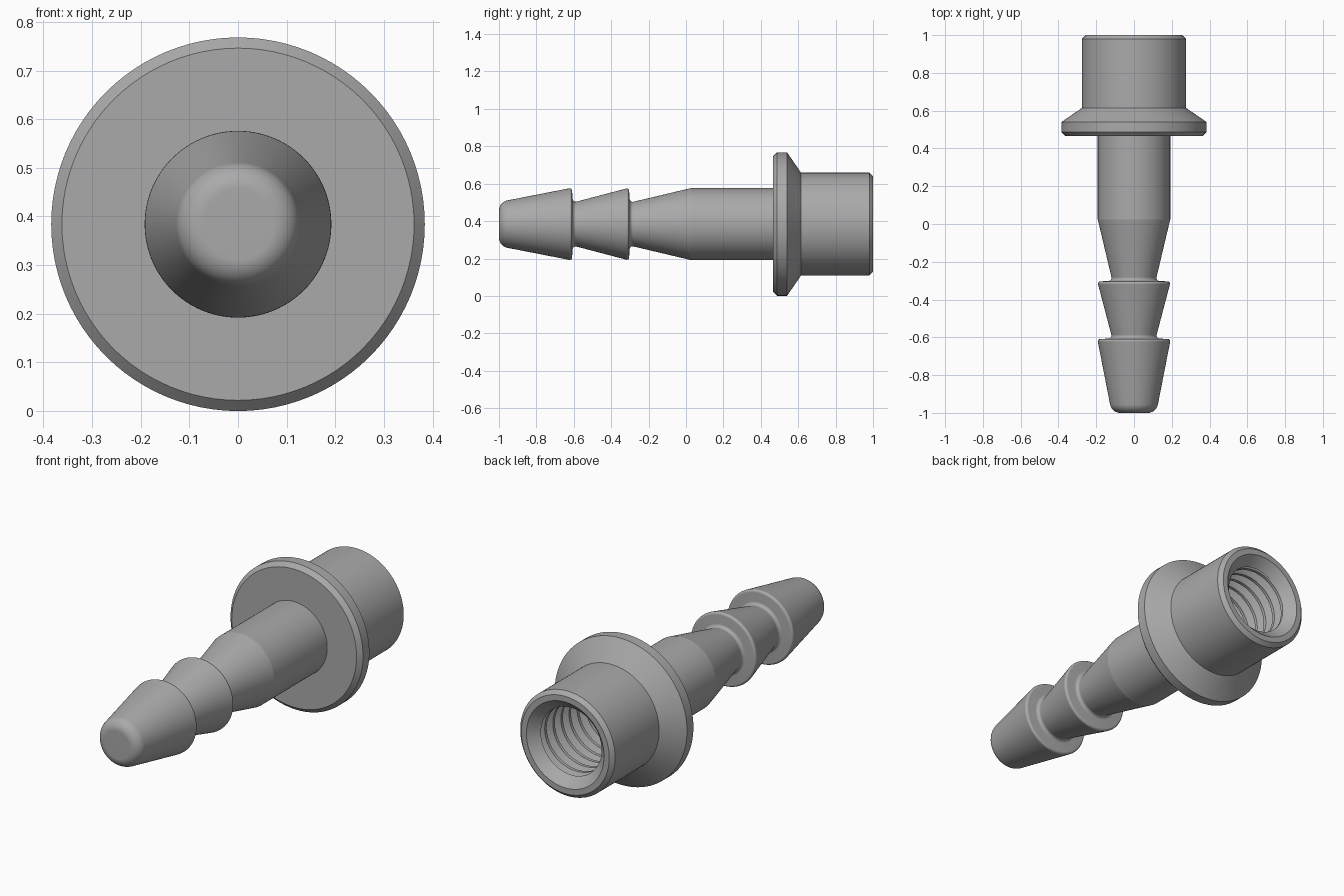
import bpy, bmesh
from math import sin, cos, tan, pi, radians
from mathutils import Vector

SEGS = 96
AXIS_Z = 0.384

cube = bpy.data.objects.get("Cube")
if cube:
    bpy.data.objects.remove(cube)

steel = bpy.data.materials.new("grey_steel")
steel.use_nodes = True
GREY = (0.40, 0.40, 0.40, 1)
steel.diffuse_color = GREY
steel.node_tree.nodes["Principled BSDF"].inputs["Base Color"].default_value = GREY


def rounded(points, steps=10):
    """Turn (y, radius, fillet) corners into a profile with arcs at the corners."""
    out = []
    for i, (y, r, fillet) in enumerate(points):
        p = Vector((y, r))
        if not fillet:
            out.append(p)
            continue
        a = (Vector(points[i - 1][:2]) - p).normalized()
        b = (Vector(points[i + 1][:2]) - p).normalized()
        half = a.angle(b) / 2
        start = p + a * (fillet / tan(half))
        centre = p + (a + b).normalized() * (fillet / sin(half))
        sweep = pi - 2 * half
        spoke = start - centre
        side = a.x * b.y - a.y * b.x
        for k in range(steps + 1):
            t = sweep * k / steps * (-1 if side > 0 else 1)
            out.append(centre + Vector((spoke.x * cos(t) - spoke.y * sin(t),
                                        spoke.x * sin(t) + spoke.y * cos(t))))
    return out


def grid_object(name, rows, point, angle):
    """Skin a grid wrapped round the y axis; point(row, turn) gives (y, radius)."""
    bm = bmesh.new()
    grid = []
    for i in range(rows):
        ring = []
        for j in range(SEGS + 1):
            y, r = point(i, j / SEGS)
            t = 2 * pi * j / SEGS
            ring.append(bm.verts.new((r * cos(t), y, AXIS_Z + r * sin(t))))
        grid.append(ring)
    for low, high in zip(grid, grid[1:]):
        for j in range(SEGS):
            bm.faces.new((low[j], high[j], high[j + 1], low[j + 1]))
    bmesh.ops.remove_doubles(bm, verts=bm.verts, dist=1e-5)
    mesh = bpy.data.meshes.new(name)
    bm.to_mesh(mesh)
    bm.free()
    mesh.materials.append(steel)
    obj = bpy.data.objects.new(name, mesh)
    bpy.context.collection.objects.link(obj)
    bpy.ops.object.select_all(action='DESELECT')
    obj.select_set(True)
    bpy.context.view_layer.objects.active = obj
    bpy.ops.object.shade_smooth_by_angle(angle=radians(angle))
    normals = obj.modifiers.new("clean_normals", 'WEIGHTED_NORMAL')
    normals.keep_sharp = True
    return obj


# Barbed stem, flange and socket, turned in one piece up to the countersink
profile = rounded([
    (-1.0, 0, 0), (-1.0, 0.118, 0.055),
    (-0.61, 0.194, 0.012), (-0.605, 0.115, 0.016),
    (-0.305, 0.194, 0.012), (-0.30, 0.115, 0.016),
    (0.025, 0.192, 0), (0.465, 0.192, 0),
    (0.465, 0.362, 0), (0.487, 0.384, 0), (0.54, 0.384, 0),
    (0.615, 0.275, 0), (0.98, 0.275, 0), (1.0, 0.255, 0),
    (1.0, 0.225, 0), (0.95, 0.176, 0),
])
grid_object("barbed_fitting", len(profile), lambda i, t: profile[i], 12)

# Internal screw thread: a helical grid trimmed to the depth of the bore
PITCH, BOTTOM, MOUTH = 0.067, 0.50, 0.95
MINOR, MAJOR = 0.176, 0.212
TURNS = int((MOUTH - BOTTOM) / PITCH) + 3
BREAKS = (0, 0.25, 0.56, 0.69)


def thread_point(i, turn):
    phase = i // 4 + BREAKS[i % 4] + turn - 1
    y = min(max(BOTTOM + PITCH * phase, BOTTOM), MOUTH)
    f = ((y - BOTTOM) / PITCH - turn + 1e-6) % 1
    if f < 0.25:
        depth = 0
    elif f < 0.56:
        depth = (f - 0.25) / 0.31
    elif f < 0.69:
        depth = 1
    else:
        depth = (1 - f) / 0.31
    return y, MINOR + (MAJOR - MINOR) * depth


grid_object("threaded_bore", TURNS * 4, thread_point, 25)

# Drill-point floor of the blind bore
floor = [(BOTTOM, MAJOR), (BOTTOM, MINOR), (BOTTOM - 0.02, MINOR), (BOTTOM - 0.12, 0)]
bore_floor = grid_object("bore_floor", len(floor), lambda i, t: floor[i], 20)

# Bore surfaces face the axis, the outside faces away from it
for name in ("barbed_fitting", "threaded_bore", "bore_floor"):
    mesh = bpy.data.objects[name].data
    bm = bmesh.new()
    bm.from_mesh(mesh)
    bm.normal_update()
    f = max(bm.faces, key=lambda g: g.calc_area())
    c = f.calc_center_median()
    outward = f.normal.dot(Vector((c.x, 0, c.z - AXIS_Z))) > 0
    if outward != (name == "barbed_fitting"):
        bmesh.ops.reverse_faces(bm, faces=bm.faces)
    bm.to_mesh(mesh)
    bm.free()
